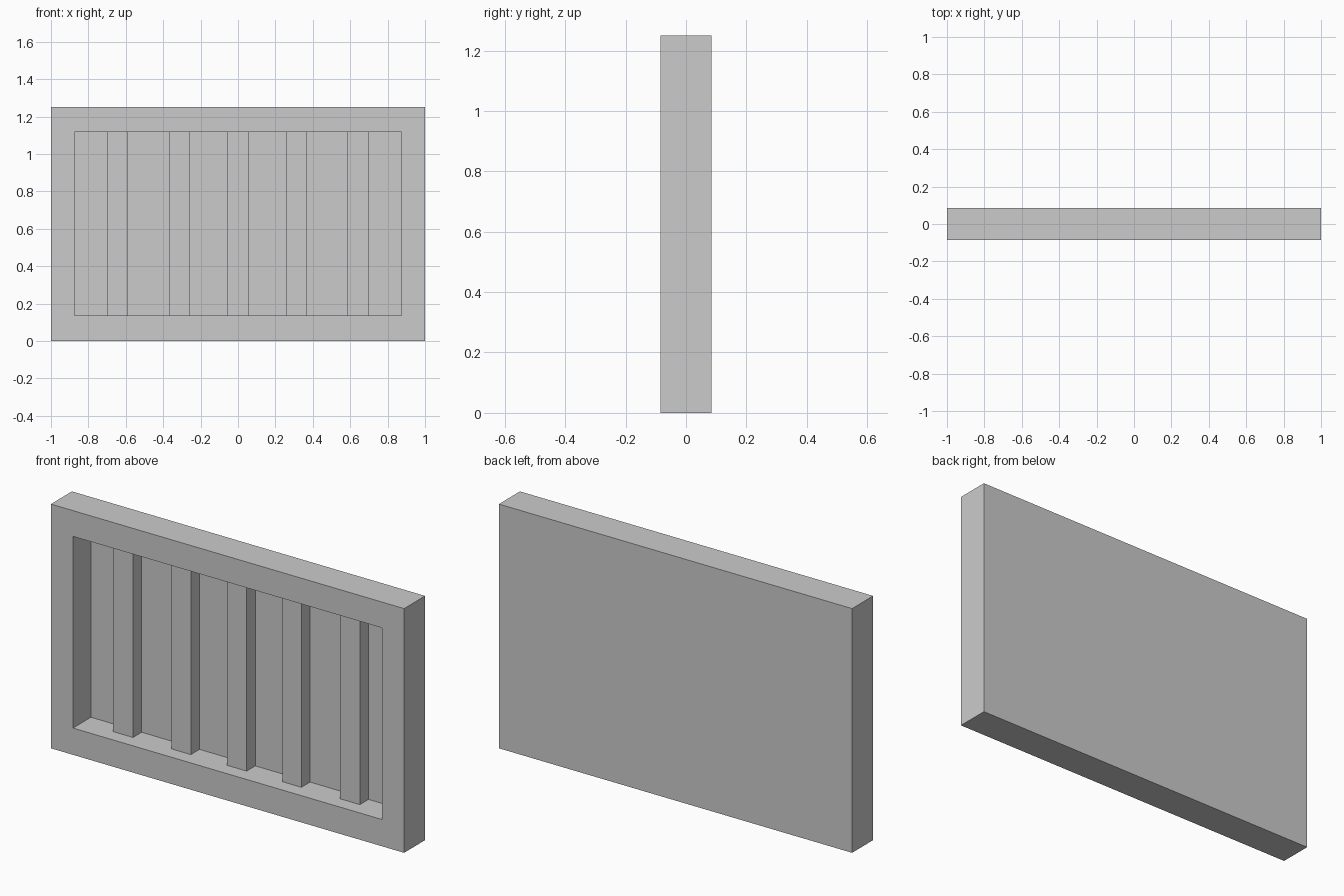
import bpy
import bmesh

if "Cube" in bpy.data.objects:
    bpy.data.objects.remove(bpy.data.objects["Cube"])

FRONT, BACK = -0.085, 0.085
PANEL, SLAT_FRONT = 0.06, -0.01
OUTER = (-1.0, 1.0, 0.0, 1.25)
INNER = (-0.875, 0.875, 0.137, 1.118)


def finish(name, bm):
    bmesh.ops.recalc_face_normals(bm, faces=bm.faces)
    mesh = bpy.data.meshes.new(name)
    bm.to_mesh(mesh)
    bm.free()
    obj = bpy.data.objects.new(name, mesh)
    bpy.context.collection.objects.link(obj)
    return obj


def ring(bm, rect, y):
    x0, x1, z0, z1 = rect
    return [bm.verts.new((x, y, z)) for x, z in ((x0, z0), (x1, z0), (x1, z1), (x0, z1))]


def solid(name, sections):
    """Join successive rectangles and cap both ends."""
    bm = bmesh.new()
    rings = [ring(bm, rect, y) for rect, y in sections]
    for a, b in zip(rings, rings[1:]):
        for i in range(4):
            j = (i + 1) % 4
            bm.faces.new((a[i], a[j], b[j], b[i]))
    bm.faces.new(rings[0])
    bm.faces.new(rings[-1])
    return finish(name, bm)


# Border with recessed back panel, one closed tray
solid("recessed_frame", [(OUTER, BACK), (OUTER, FRONT), (INNER, FRONT), (INNER, PANEL)])

# Upright slats standing against the back panel
for i, (x0, x1) in enumerate([(-0.70, -0.588), (-0.369, -0.26), (-0.056, 0.056),
                              (0.26, 0.366), (0.585, 0.697)]):
    rect = (x0, x1, INNER[2], INNER[3])
    solid(f"slat_{i + 1}", [(rect, PANEL), (rect, SLAT_FRONT)])
